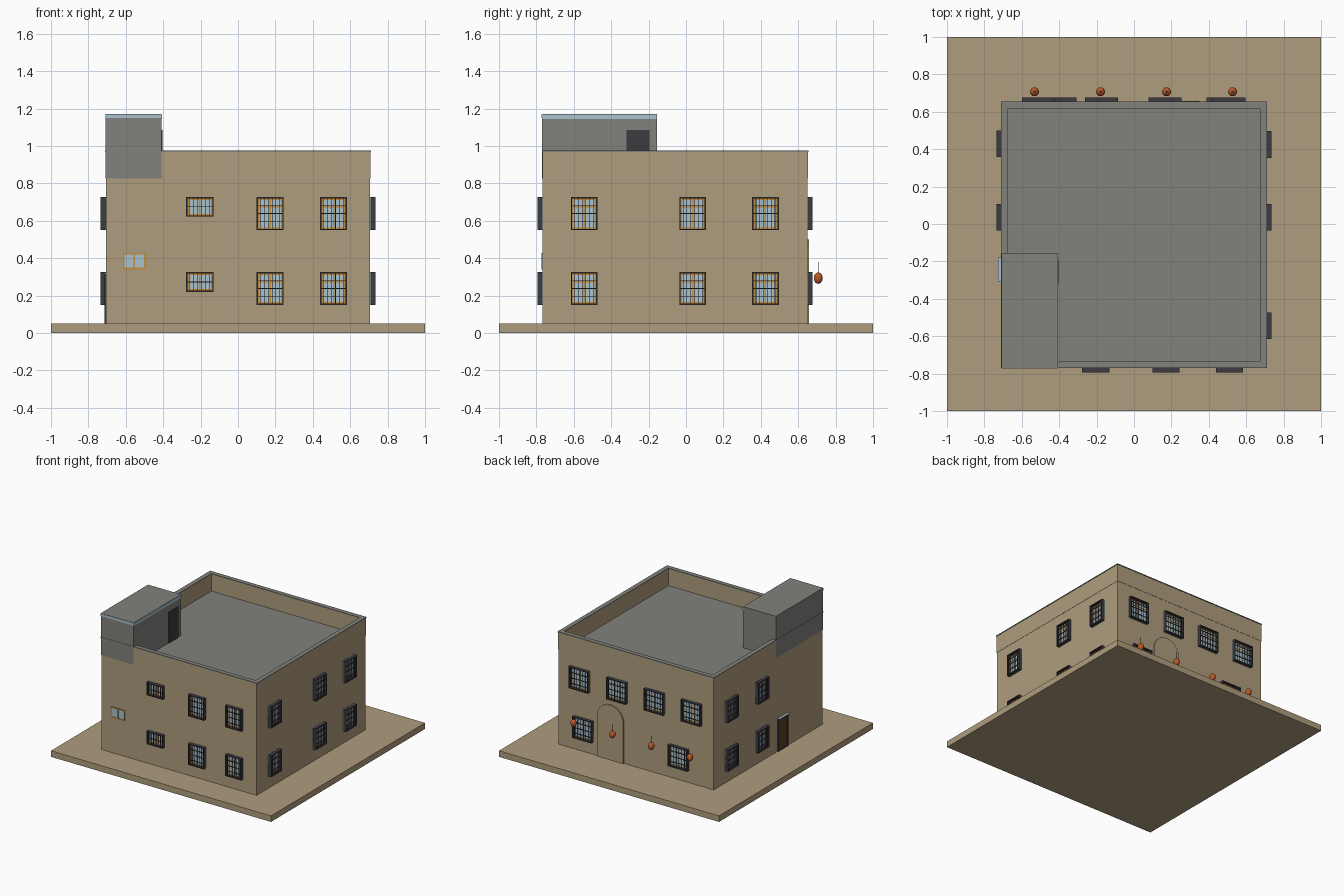
import bpy, bmesh, math
from mathutils import Matrix, Vector

if "Cube" in bpy.data.objects:
    bpy.data.objects.remove(bpy.data.objects["Cube"])


def material(name, rgb):
    m = bpy.data.materials.new(name)
    m.diffuse_color = (*rgb, 1)
    m.use_nodes = True
    m.node_tree.nodes["Principled BSDF"].inputs["Base Color"].default_value = m.diffuse_color
    return m


TAN = material("tan plaster", (0.43, 0.34, 0.21))
GREY = material("roof grey", (0.22, 0.225, 0.205))
DARK = material("dark iron", (0.045, 0.043, 0.052))
GLASS = material("pale glass", (0.40, 0.54, 0.61))
WOOD = material("amber wood", (0.55, 0.27, 0.05))
LAMP = material("lantern orange", (0.50, 0.10, 0.02))
BROWN = material("door brown", (0.10, 0.05, 0.02))

# Wall extents: half width in x, front and back in y
HX, YF, YB = 0.706, -0.766, 0.649


def finish(name, bm, mats):
    me = bpy.data.meshes.new(name)
    bmesh.ops.recalc_face_normals(bm, faces=bm.faces)
    bm.to_mesh(me)
    bm.free()
    for m in mats:
        me.materials.append(m)
    ob = bpy.data.objects.new(name, me)
    bpy.context.collection.objects.link(ob)
    return ob


def boxes(name, items):
    """One object from (low corner, high corner, material) boxes."""
    bm = bmesh.new()
    mats = []
    for lo, hi, mat in items:
        if mat not in mats:
            mats.append(mat)
        lo, hi = Vector(lo), Vector(hi)
        size = [abs(c) for c in hi - lo]
        mx = Matrix.Translation((lo + hi) / 2) @ Matrix.Diagonal((*size, 1))
        verts = bmesh.ops.create_cube(bm, size=1, matrix=mx)["verts"]
        for f in {f for v in verts for f in v.link_faces}:
            f.material_index = mats.index(mat)
    return finish(name, bm, mats)


def ring(name, grow, z0, z1, inner, mat):
    """Hollow rectangle following the building outline."""
    bm = bmesh.new()
    loops = []
    for g, z in ((grow, z0), (grow, z1), (-inner, z1), (-inner, z0)):
        x, y0, y1 = HX + g, YF - g, YB + g
        loops.append([bm.verts.new(c) for c in
                      ((-x, y0, z), (x, y0, z), (x, y1, z), (-x, y1, z))])
    for a, b in zip(loops, loops[1:] + loops[:1]):
        for i in range(4):
            j = (i + 1) % 4
            bm.faces.new((a[i], a[j], b[j], b[i]))
    return finish(name, bm, [mat])


# Wall coordinates (u along the wall, v up, d outward) to world
WALL = {
    "front": lambda u, v, d: (u, YF - d, v),
    "back": lambda u, v, d: (u, YB + d, v),
    "right": lambda u, v, d: (HX + d, u, v),
    "left": lambda u, v, d: (-HX - d, u, v),
}


def wall_boxes(name, wall, items):
    at = WALL[wall]
    return boxes(name, [(at(u0, v0, d0), at(u1, v1, d1), m)
                        for u0, u1, v0, v1, d0, d1, m in items])


def frame(u0, u1, v0, v1, t, d0, d1, m):
    return [(u0, u0 + t, v0, v1, d0, d1, m), (u1 - t, u1, v0, v1, d0, d1, m),
            (u0 + t, u1 - t, v0, v0 + t, d0, d1, m),
            (u0 + t, u1 - t, v1 - t, v1, d0, d1, m)]


def window(wall, u0, u1, v0, v1, grille=True):
    # Pane with wooden frame, mullion and (on tall windows) a transom
    c = (u0 + u1) / 2
    e = 0.006 if grille else 0
    items = [(u0, u1, v0, v1, -0.01, 0.003, GLASS)]
    items += frame(u0 + e, u1 - e, v0 + e, v1 - e, 0.009, 0, 0.006, WOOD)
    items.append((c - 0.004, c + 0.004, v0 + e, v1 - e, 0, 0.0055, WOOD))
    tall = v1 - v0 > 0.15
    if tall:
        t = v0 + 0.7 * (v1 - v0)
        items.append((u0 + e, u1 - e, t - 0.004, t + 0.004, 0, 0.005, WOOD))
    wall_boxes(wall + "_window", wall, items)
    if not grille:
        return
    # Projecting iron grille
    items = frame(u0, u1, v0, v1, 0.007, -0.005, 0.028, DARK)
    n, rows = 6, (3 if tall else 1)
    for i in range(1, n + 1):
        u = u0 + (u1 - u0) * i / (n + 1)
        items.append((u - 0.0015, u + 0.0015, v0, v1, 0.023, 0.026, DARK))
    for i in range(1, rows + 1):
        v = v0 + (v1 - v0) * i / (rows + 1)
        items.append((u0, u1, v - 0.002, v + 0.002, 0.022, 0.027, DARK))
    wall_boxes(wall + "_grille", wall, items)


# Ground slab, walls, roof deck, parapet and coping
boxes("ground_slab", [((-1, -1, 0), (1, 1, 0.05), TAN)])
boxes("walls", [((-HX, YF, 0.045), (HX, YB, 0.826), TAN)])
boxes("roof_deck", [((-HX + .02, YF + .02, 0.82), (HX - .02, YB - .02, 0.832), GREY)])
ring("parapet", 0.002, 0.826, 0.968, 0.032, TAN)
ring("parapet_coping", 0.005, 0.968, 0.975, 0.032, GREY)

# Stair tower with glass band and roof door
TX, TY = -0.41, -0.155
boxes("stair_tower", [((-HX - .003, YF - .003, 0.826), (TX, TY, 1.17), GREY)])
boxes("tower_band", [
    ((-HX - .003, YF - .006, 1.148), (TX, YF, 1.168), GLASS),
    ((TX - .01, YF - .003, 1.143), (TX + .003, TY, 1.168), GLASS)])
boxes("tower_door", [((TX - .01, -0.318, 0.83), (TX + .006, -0.195, 1.085), DARK)])

# Windows: the same pattern on two floors
for z0, z1 in ((0.15, 0.325), (0.55, 0.727)):
    for c in (0.172, 0.511):
        window("front", c - 0.072, c + 0.072, z0, z1)
    window("front", -0.278, -0.13, z1 - 0.105, z1)
    for c in (-0.545, 0.035, 0.425):
        window("right", c - 0.071, c + 0.071, z0, z1)
    for c in (0.035, 0.43):
        window("left", c - 0.071, c + 0.071, z0, z1)
for c in (-0.512, -0.174, 0.166, 0.508):
    window("back", c - 0.088, c + 0.088, 0.55, 0.727)
for c in (-0.395, 0.476):
    window("back", c - 0.088, c + 0.088, 0.15, 0.325)
window("front", -0.615, -0.493, 0.34, 0.428, grille=False)

# Side door with frame and small glass canopy
wall_boxes("side_door", "left",
           [(-0.305, -0.185, 0.05, 0.31, -0.01, 0.003, BROWN)]
           + frame(-0.31, -0.18, 0.045, 0.315, 0.01, 0, 0.007, DARK))
wall_boxes("door_canopy", "left", [(-0.31, -0.18, 0.315, 0.32, 0, 0.02, GLASS)])

# Arched entrance panel on the back wall
bm = bmesh.new()
pts = [(0.35, 0.05), *[(0.23 + 0.12 * math.cos(math.pi * i / 20),
                        0.38 + 0.12 * math.sin(math.pi * i / 20))
                       for i in range(21)], (0.11, 0.05)]
face = bm.faces.new([bm.verts.new((x, YB - 0.005, z)) for x, z in pts])
out = bmesh.ops.extrude_face_region(bm, geom=[face])["geom"]
bmesh.ops.translate(bm, vec=(0, 0.014, 0),
                    verts=[g for g in out if isinstance(g, bmesh.types.BMVert)])
finish("arched_entrance", bm, [TAN])

# Hanging lanterns along the back
for x in (-0.532, -0.179, 0.174, 0.527):
    bm = bmesh.new()
    mx = Matrix.Translation((x, 0.707, 0.293)) @ Matrix.Diagonal((0.024, 0.024, 0.03, 1))
    bmesh.ops.create_uvsphere(bm, u_segments=16, v_segments=10, radius=1, matrix=mx)
    for f in bm.faces:
        f.smooth = True
        f.material_index = int(abs(f.calc_center_median().z - 0.293) > 0.0265)
    bmesh.ops.create_cone(bm, cap_ends=True, segments=6, radius1=0.0012, radius2=0.0012,
                          depth=0.06, matrix=Matrix.Translation((x, 0.707, 0.35)))
    for f in bm.faces:
        if f.calc_center_median().z > 0.33:
            f.material_index = 1
    finish("lantern", bm, [LAMP, DARK])
